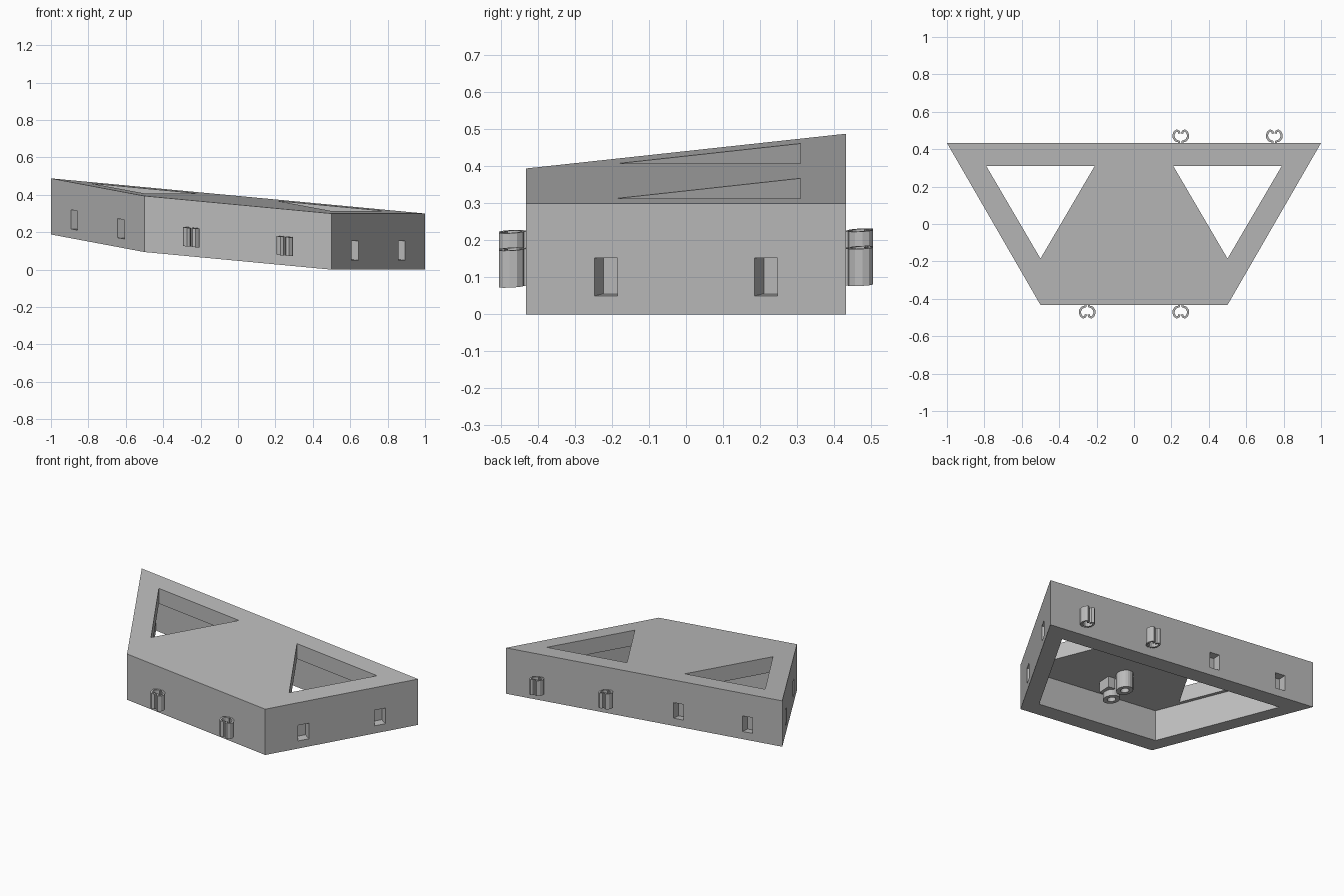
import bpy, bmesh, math
from mathutils import Vector

old = bpy.data.objects.get("Cube")
if old:
    bpy.data.objects.remove(old, do_unlink=True)

grey = bpy.data.materials.new("plain_grey")
grey.use_nodes = True
GREY = (0.5, 0.5, 0.5, 1)
grey.diffuse_color = GREY
grey.node_tree.nodes["Principled BSDF"].inputs["Base Color"].default_value = GREY

HALF = math.sqrt(3) / 4     # half depth of the trapezoid
THICK = 0.3                 # slab height
WALL = 0.1


def slope(x, y):
    """Height of the tilted underside, rising from the +x end."""
    return 0.0705 - 0.094 * x + 0.0543 * y


def prism(name, pts, z0, z1):
    """Vertical prism whose ends follow the slope."""
    bm = bmesh.new()
    rings = [[bm.verts.new((x, y, z + slope(x, y))) for x, y in pts] for z in (z0, z1)]
    bm.faces.new(rings[0])
    bm.faces.new(rings[1])
    n = len(pts)
    for i in range(n):
        j = (i + 1) % n
        bm.faces.new((rings[0][i], rings[0][j], rings[1][j], rings[1][i]))
    bmesh.ops.recalc_face_normals(bm, faces=bm.faces)
    mesh = bpy.data.meshes.new(name)
    bm.to_mesh(mesh)
    bm.free()
    mesh.materials.append(grey)
    ob = bpy.data.objects.new(name, mesh)
    bpy.context.collection.objects.link(ob)
    return ob


def trapezoid(w):
    front, back = 0.5 - w * math.tan(math.pi / 6), 1 - w * math.sqrt(3)
    return [(-front, w - HALF), (front, w - HALF), (back, HALF - w), (-back, HALF - w)]


def placed(pts, at, normal):
    """Map (along, outward) points onto a wall."""
    n = Vector(normal).normalized()
    t = Vector((n.y, -n.x))
    return [tuple(Vector(at) + t * u + n * v) for u, v in pts]


def circle(x, y, r, n=20):
    return [(x + r * math.cos(2 * math.pi * i / n), y + r * math.sin(2 * math.pi * i / n)) for i in range(n)]


def carve(target, cutters):
    """Subtract the cutters and delete them."""
    for c in cutters:
        c.hide_render = True
        m = target.modifiers.new("cut", 'BOOLEAN')
        m.operation, m.solver, m.object = 'DIFFERENCE', 'EXACT', c
    bpy.context.view_layer.update()
    graph = bpy.context.evaluated_depsgraph_get()
    mesh = bpy.data.meshes.new_from_object(target.evaluated_get(graph))
    target.modifiers.clear()
    target.data = mesh
    for c in cutters:
        bpy.data.objects.remove(c, do_unlink=True)


# Slab: open underside, two triangular windows, snap sockets in three walls
body = prism("tilted_slab", trapezoid(0), 0, THICK)
cutters = [prism("cavity", trapezoid(WALL), -0.1, THICK - 0.1)]
for s in (-1, 1):
    cutters.append(prism("window", [(s * 0.79, 0.31), (s * 0.21, 0.31), (s * 0.5, -0.185)], 0.1, 0.5))

pocket = [(-0.036, -0.05), (0.036, -0.05), (0.036, 0.05), (-0.036, 0.05)]
sockets = [((x, HALF), (0, 1)) for x in (-0.25, -0.75)]
for s in (-1, 1):
    for k in (-1, 1):
        sockets.append(((s * (0.75 + k * 0.125), k * HALF / 2), (s * HALF * 2, -0.5)))
for at, normal in sockets:
    cutters.append(prism("socket", placed(pocket, at, normal), 0.05, 0.152))
carve(body, cutters)

# Snap clips: two curled spring arms each
arm = [(0.008, -0.01), (0.01, 0.008), (0.026, 0.013), (0.037, 0.026), (0.039, 0.043),
       (0.033, 0.058), (0.022, 0.067), (0.011, 0.062), (0.007, 0.05)]


def strip(path, half):
    """Thicken an open path into an outline."""
    p = [Vector(q) for q in path]
    left, right = [], []
    for i, q in enumerate(p):
        d = (p[min(i + 1, len(p) - 1)] - p[max(i - 1, 0)]).normalized()
        side = Vector((-d.y, d.x)) * half
        left.append(q + side)
        right.append(q - side)
    return left + right[::-1]


clips = [((x, HALF), (0, 1)) for x in (0.25, 0.75)] + [((x, -HALF), (0, -1)) for x in (-0.25, 0.25)]
for at, normal in clips:
    for s in (-1, 1):
        outline = [(s * u, v) for u, v in strip(arm, 0.006)]
        prism("clip_arm", placed(outline, at, normal), 0.055, 0.155)

# Hanging mount under the middle of the top plate
for s in (-1, 1):
    y = s * 0.06 - HALF / 3
    tube = prism("mount_tube", circle(0, y, 0.05), 0.09, 0.21)
    carve(tube, [prism("bore", circle(0, y, 0.025), 0, 0.18)])
prism("mount_block", [(0.02, -0.23), (0.07, -0.23), (0.07, -0.15), (0.02, -0.15)], 0.13, 0.21)
